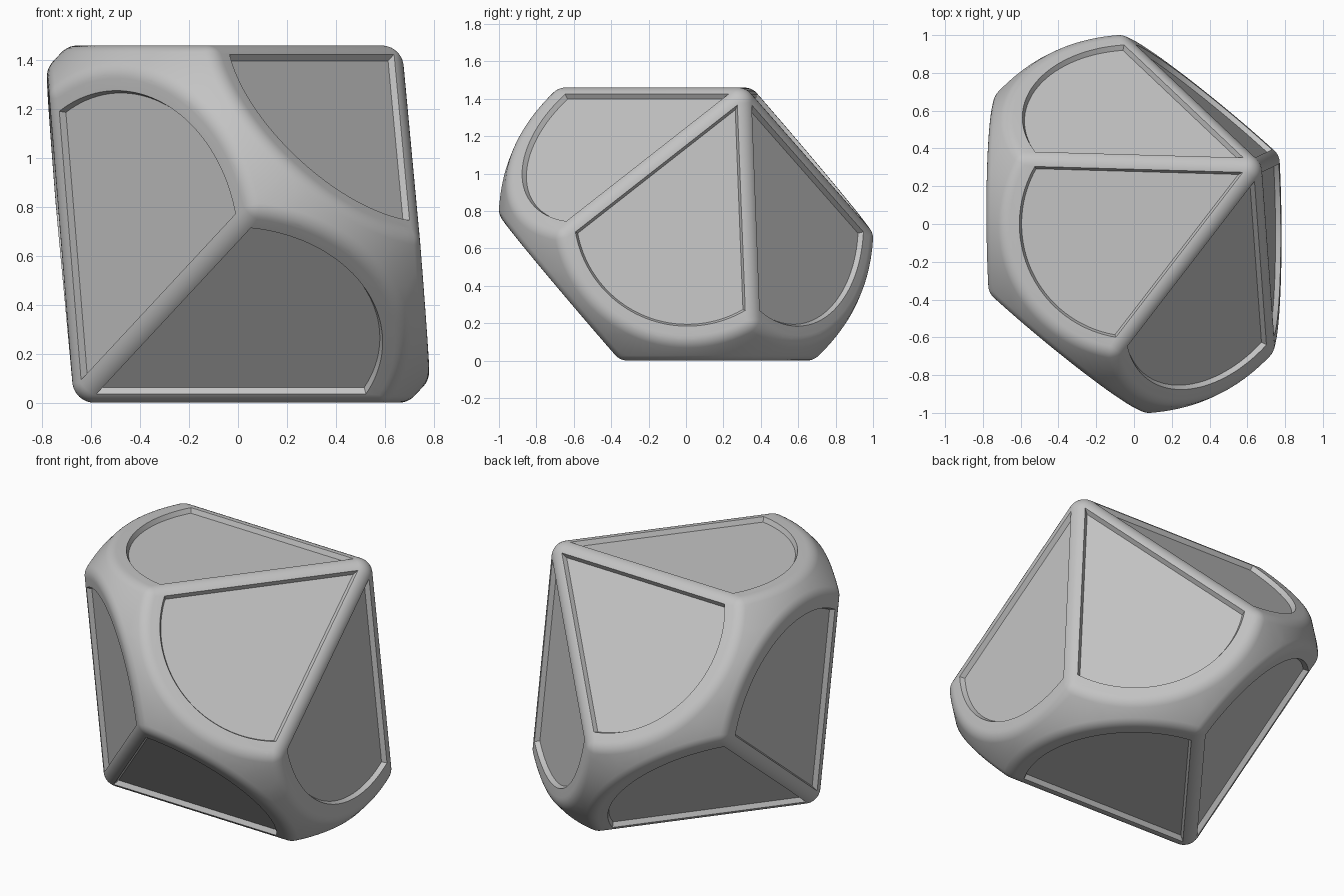
import bpy
import bmesh
from math import acos, atan2, cos, pi, sin, sqrt
from mathutils import Matrix, Vector

default = bpy.data.objects.get("Cube")
if default:
    bpy.data.objects.remove(default, do_unlink=True)

HALF = 0.73        # distance from centre to every flat face
BALL = 1.007       # radius of the sphere trimming the waist
FILLET = 0.09      # radius of the rounded edges
MARGIN = 0.047     # panel distance from the ridges
PANEL_ARC = 0.607  # radius of the curved panel side
DEPTH = 0.027
DRAFT = 0.012
ARC_STEPS = 36

axis = Vector((0.67, 0.318, HALF)).normalized()

# Ten face directions: five around one tip, and their opposites
ring = [Matrix.Rotation(k * 2 * pi / 5, 3, axis) @ Vector((0, 0, 1)) for k in range(5)]
faces = []
for sign in (1, -1):
    for k in range(5):
        faces.append((sign * ring[k], sign * axis, [sign * ring[k - 1], sign * ring[(k + 1) % 5]]))


def outline(face, level, tip_level, margin, radius):
    """Tip, then arc points from one ridge round to the other."""
    n, tip, sides = face
    u = (tip - n * tip.dot(n)).normalized()
    v = n.cross(u)
    half_angle = acos(abs(n.cross(sides[0]).normalized().dot(u)))
    c = tip_level * tip.dot(u) / tip.dot(n) - margin / sin(half_angle)
    reach = c * cos(half_angle) + sqrt(radius ** 2 - (c * sin(half_angle)) ** 2)
    start = atan2(reach * sin(half_angle), c - reach * cos(half_angle))
    points = [n * level + u * c]
    for i in range(ARC_STEPS + 1):
        a = start + (2 * pi - 2 * start) * i / ARC_STEPS
        points.append(n * level + (u * cos(a) + v * sin(a)) * radius)
    return points, v


def fan(a, b, c, steps=5):
    """Unit directions filling the spherical triangle a, b, c."""
    for i in range(steps + 1):
        for j in range(steps + 1 - i):
            yield (a * i + b * j + c * (steps - i - j)).normalized()


def add_hull(bm, points):
    verts = [bm.verts.new(p) for p in points]
    bmesh.ops.convex_hull(bm, input=verts)
    bmesh.ops.delete(bm, geom=[v for v in bm.verts if not v.link_faces], context='VERTS')


def make_object(name, bm):
    bmesh.ops.recalc_face_normals(bm, faces=bm.faces[:])
    mesh = bpy.data.meshes.new(name)
    bm.to_mesh(mesh)
    bm.free()
    obj = bpy.data.objects.new(name, mesh)
    bpy.context.scene.collection.objects.link(obj)
    obj.location.z = HALF
    return obj


# Rounded body: hull of flat faces, edge fillets and spherical waist
core, core_ball = HALF - FILLET, BALL - FILLET
cloud = []
for face in faces:
    n, tip, sides = face
    points, v = outline(face, core, core, 0, sqrt(core_ball ** 2 - core ** 2))
    sides = sorted(sides, key=v.dot)
    for p in points[2:-1]:
        for i in range(6):
            d = (n * (5 - i) + p.normalized() * i).normalized()
            cloud.append(p + d * FILLET)
    corners = [(points[0], sides[0]), (points[0], sides[1]),
               (points[1], sides[1]), (points[-1], sides[0])]
    for p, neighbour in corners:
        cloud += [p + d * FILLET for d in fan(n, neighbour, p.normalized())]

ball = bmesh.new()
bmesh.ops.create_icosphere(ball, subdivisions=4, radius=1)
for vert in ball.verts:
    d = vert.co.normalized()
    if max(d.dot(f[0]) for f in faces) < core / core_ball - 0.01:
        cloud.append(d * BALL)
ball.free()

bm = bmesh.new()
for p in cloud:
    bm.verts.new(p)
bmesh.ops.remove_doubles(bm, verts=bm.verts[:], dist=0.001)
unique = [v.co.copy() for v in bm.verts]
bm.clear()
add_hull(bm, unique)
bmesh.ops.dissolve_limit(bm, angle_limit=0.002, verts=bm.verts[:], edges=bm.edges[:])
body = make_object("die_body", bm)

# Panel cutters with slightly sloped walls
bm = bmesh.new()
for face in faces:
    points = []
    for t in (-1, 1):
        points += outline(face, HALF + DEPTH * t, HALF,
                          MARGIN - DRAFT * (t + 0.0), PANEL_ARC + DRAFT * t)[0]
    add_hull(bm, points)
bmesh.ops.dissolve_limit(bm, angle_limit=0.002, verts=bm.verts[:], edges=bm.edges[:])
cutter = make_object("panel_cutter", bm)
cutter.hide_render = True

# Sink the panels into the body
bpy.context.view_layer.objects.active = body
body.select_set(True)
cut = body.modifiers.new("panel_recesses", 'BOOLEAN')
cut.operation = 'DIFFERENCE'
cut.solver = 'EXACT'
cut.object = cutter
bpy.ops.object.modifier_apply(modifier=cut.name)
bpy.data.objects.remove(cutter, do_unlink=True)

# Plain grey finish
grey = bpy.data.materials.new("light_grey")
grey.use_nodes = True
colour = (0.55, 0.55, 0.55, 1)
grey.diffuse_color = colour
grey.node_tree.nodes["Principled BSDF"].inputs["Base Color"].default_value = colour
body.data.materials.clear()
body.data.materials.append(grey)
for poly in body.data.polygons:
    poly.material_index = 0

bpy.ops.object.select_all(action='DESELECT')
body.select_set(True)
bpy.ops.object.shade_smooth_by_angle(angle=pi / 6)
